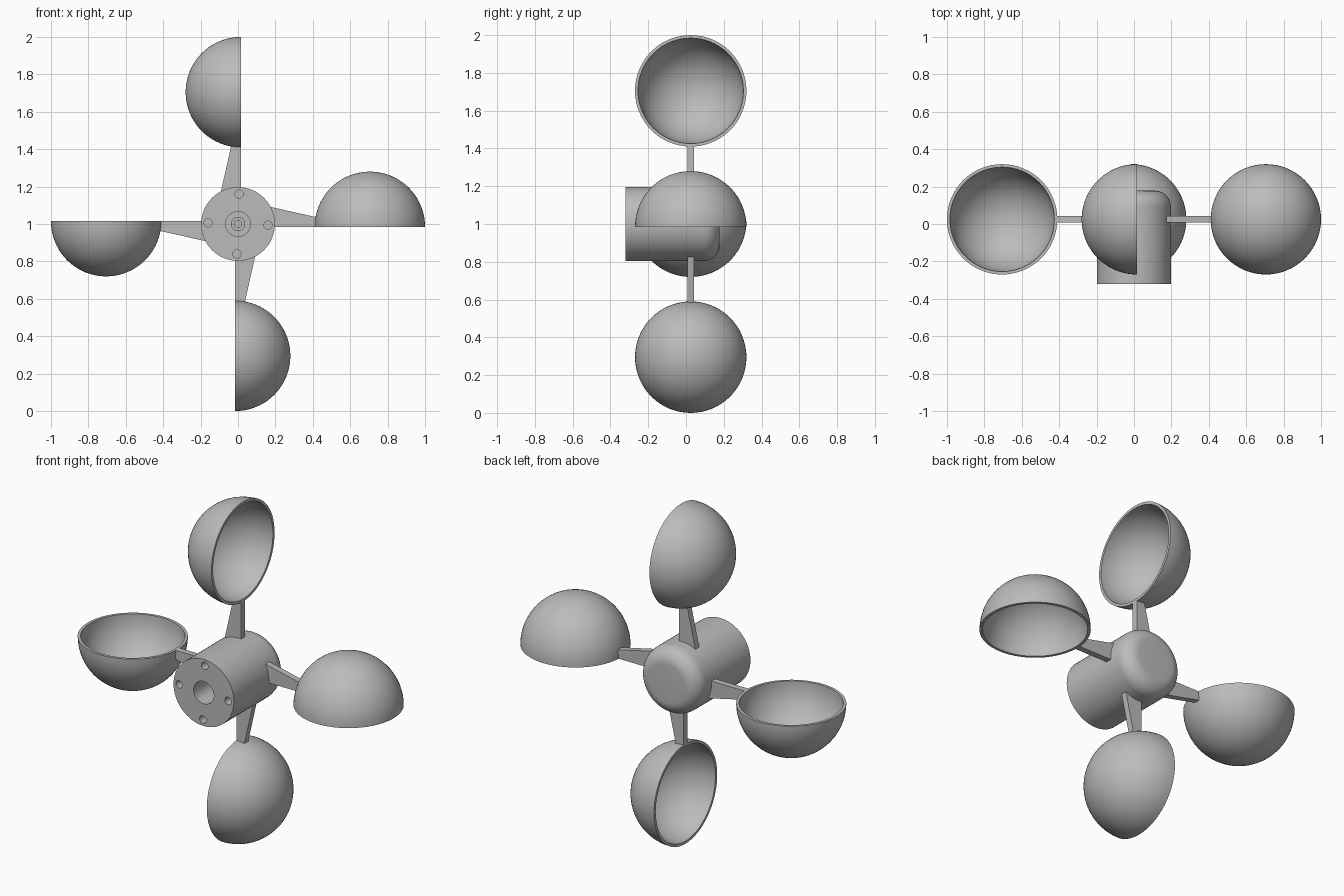
import bpy, bmesh
from math import sin, cos, pi, radians
from mathutils import Matrix, Vector

if "Cube" in bpy.data.objects:
    bpy.data.objects.remove(bpy.data.objects["Cube"])

grey = bpy.data.materials.new("plain grey")
grey.use_nodes = True
grey.diffuse_color = (0.5, 0.5, 0.5, 1)
grey.node_tree.nodes["Principled BSDF"].inputs["Base Color"].default_value = (0.5, 0.5, 0.5, 1)

HUB_CENTRE = Vector((0, 0, 1))
MID_Y = 0.025        # plane of the arms and cups
ARM_END = 0.416
CUP_X, RIM_Z = 0.705, -0.015   # cup centre relative to the hub axis
CUP_R, WALL = 0.295, 0.016


def finish(bm, name):
    """Turn a bmesh into a grey object with crisp edges."""
    bmesh.ops.remove_doubles(bm, verts=bm.verts, dist=1e-5)
    bmesh.ops.recalc_face_normals(bm, faces=bm.faces)
    mesh = bpy.data.meshes.new(name)
    bm.to_mesh(mesh)
    bm.free()
    mesh.materials.append(grey)
    obj = bpy.data.objects.new(name, mesh)
    bpy.context.collection.objects.link(obj)
    return obj


def smooth(obj):
    bpy.ops.object.select_all(action="DESELECT")
    obj.select_set(True)
    bpy.context.view_layer.objects.active = obj
    bpy.ops.object.shade_smooth_by_angle(angle=radians(30))


def lathe(profile, steps=64):
    """Spin (radius, height) points around z."""
    bm = bmesh.new()
    verts = [bm.verts.new((r, 0, h)) for r, h in profile]
    edges = [bm.edges.new(pair) for pair in zip(verts, verts[1:])]
    bmesh.ops.spin(bm, geom=verts + edges, cent=(0, 0, 0), axis=(0, 0, 1),
                   angle=2 * pi, steps=steps)
    return bm


def arc(radius, start, end, count, r0=0, h0=0):
    angles = [start + (end - start) * i / count for i in range(count + 1)]
    return [(r0 + radius * cos(a), h0 + radius * sin(a)) for a in angles]


# Hub: cylinder along y, stepped bore at the front, rounded back edge
FRONT, BACK, HUB_R, ROUND = -0.32, 0.178, 0.197, 0.085
profile = [(0, 0.02), (0.02, 0.02), (0.02, -0.03), (0.036, -0.03),
           (0.036, -0.1), (0.066, -0.1), (0.066, FRONT), (HUB_R, FRONT)]
profile += arc(ROUND, 0, pi / 2, 10, HUB_R - ROUND, BACK - ROUND)
profile.append((0, BACK))
bm = lathe(profile)
bm.transform(Matrix.Translation(HUB_CENTRE) @ Matrix.Rotation(-pi / 2, 4, "X"))
hub = finish(bm, "hub")

# Four screw holes in the hub front
bm = bmesh.new()
for i in range(4):
    place = (Matrix.Translation(HUB_CENTRE) @ Matrix.Rotation(i * pi / 2, 4, "Y")
             @ Matrix.Translation((0.16, FRONT, -0.006)) @ Matrix.Rotation(pi / 2, 4, "X"))
    bmesh.ops.create_cone(bm, cap_ends=True, segments=24, radius1=0.022,
                          radius2=0.022, depth=0.2, matrix=place)
cutter = finish(bm, "hole_cutter")
cutter.hide_render = True
cut = hub.modifiers.new("screw holes", "BOOLEAN")
cut.object = cutter
cut.solver = "EXACT"
bpy.context.view_layer.objects.active = hub
bpy.ops.object.modifier_apply(modifier=cut.name)
bpy.data.objects.remove(cutter)
smooth(hub)

# Arms and cups, repeated in quarter turns
for i, side in enumerate(("left", "bottom", "right", "top")):
    turn = Matrix.Translation(HUB_CENTRE) @ Matrix.Rotation(i * pi / 2, 4, "Y")

    # Tapered arm: side outline extruded through its thickness
    bm = bmesh.new()
    outline = [(0.15, RIM_Z), (ARM_END, RIM_Z), (ARM_END, 0.037), (0.15, 0.097)]
    face = bm.faces.new([bm.verts.new((x, MID_Y - 0.018, z)) for x, z in outline])
    made = bmesh.ops.extrude_face_region(bm, geom=[face])["geom"]
    bmesh.ops.translate(bm, vec=(0, 0.036, 0),
                        verts=[g for g in made if isinstance(g, bmesh.types.BMVert)])
    bm.transform(turn)
    finish(bm, side + "_arm")

    # Hollow half-sphere cup with a flat rim
    bm = lathe(arc(CUP_R, pi / 2, 0, 20) + arc(CUP_R - WALL, 0, pi / 2, 20))
    bm.transform(turn @ Matrix.Translation((CUP_X, MID_Y, RIM_Z)))
    smooth(finish(bm, side + "_cup"))
